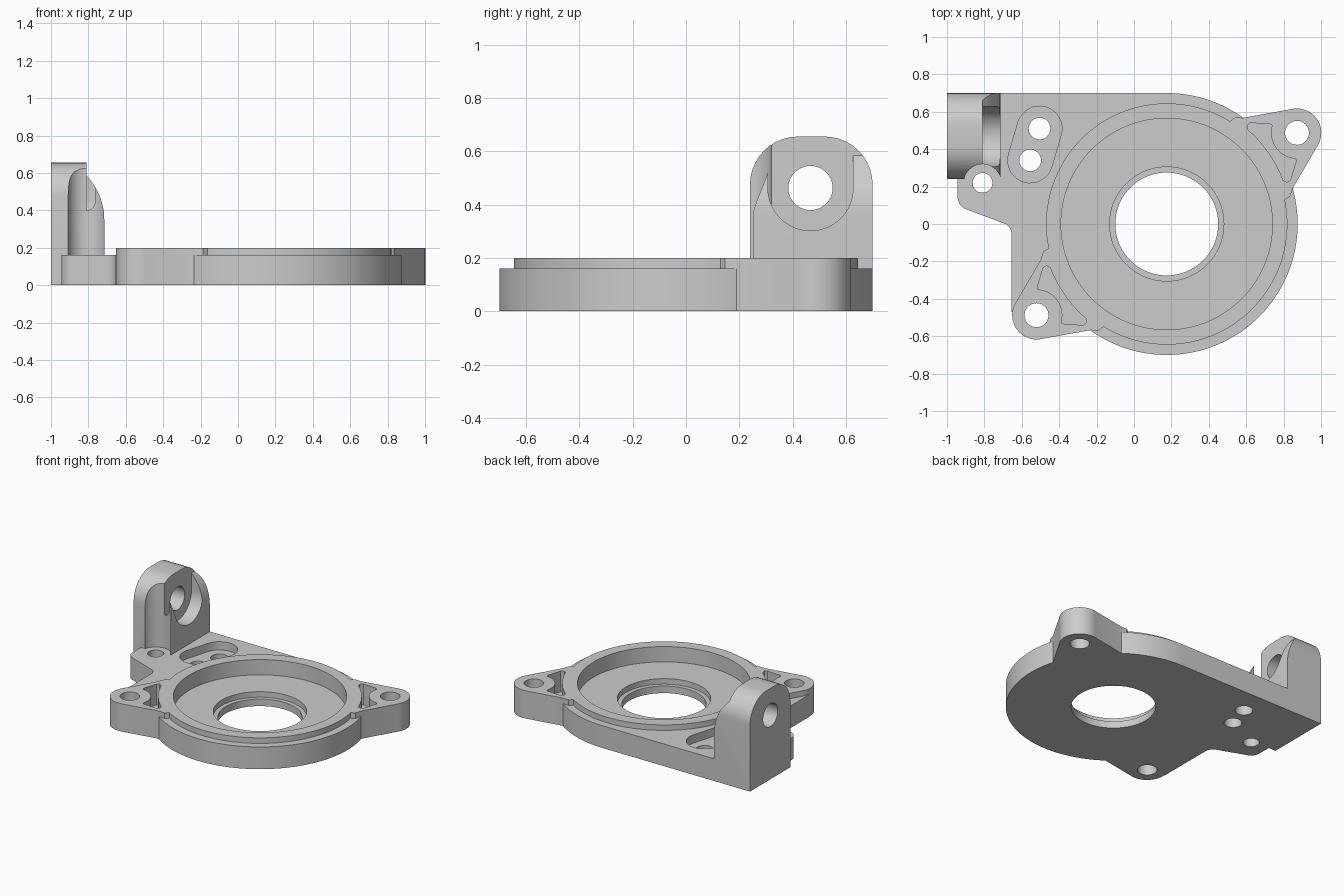
import bpy, bmesh
from math import sin, cos, tan, radians
from mathutils import Vector

if "Cube" in bpy.data.objects:
    bpy.data.objects.remove(bpy.data.objects["Cube"], do_unlink=True)

grey = bpy.data.materials.new("machined grey")
grey.use_nodes = True
grey.diffuse_color = (0.604, 0.604, 0.604, 1)
grey.node_tree.nodes["Principled BSDF"].inputs["Base Color"].default_value = grey.diffuse_color

CX = 0.175            # centre of the round housing
EAR = 0.85            # distance from that centre to an ear hole
EAR_ANGLES = (35, 215)


def arc(cx, cy, r, a0, a1, n=16):
    """Points along an arc, angles in degrees."""
    angles = [radians(a0 + (a1 - a0) * i / n) for i in range(n + 1)]
    return [(cx + r * cos(a), cy + r * sin(a)) for a in angles]


def rounded(corners, n=10):
    """Closed outline from (x, y, fillet radius) corners."""
    out = []
    for i, (x, y, r) in enumerate(corners):
        if not r:
            out.append((x, y))
            continue
        p = Vector((x, y))
        a = (Vector(corners[i - 1][:2]) - p).normalized()
        b = (Vector(corners[(i + 1) % len(corners)][:2]) - p).normalized()
        half = a.angle(b) / 2
        c = p + (a + b).normalized() * (r / sin(half))
        start = (p + a * (r / tan(half)) - c).normalized()
        end = (p + b * (r / tan(half)) - c).normalized()
        for k in range(n + 1):
            out.append(tuple(c + start.slerp(end, k / n) * r))
    return out


def prism(name, pts, lo, hi, axis="z"):
    """Extrude an outline between two planes across the given axis."""
    place = {"z": lambda a, b, h: (a, b, h),
             "x": lambda a, b, h: (h, a, b),
             "y": lambda a, b, h: (a, h, b)}[axis]
    bm = bmesh.new()
    low = [bm.verts.new(place(a, b, lo)) for a, b in pts]
    high = [bm.verts.new(place(a, b, hi)) for a, b in pts]
    bm.faces.new(low)
    bm.faces.new(high)
    for i in range(len(pts)):
        bm.faces.new((low[i - 1], low[i], high[i], high[i - 1]))
    bmesh.ops.recalc_face_normals(bm, faces=bm.faces)
    mesh = bpy.data.meshes.new(name)
    bm.to_mesh(mesh)
    bm.free()
    mesh.materials.append(grey)
    obj = bpy.data.objects.new(name, mesh)
    bpy.context.collection.objects.link(obj)
    return obj


def cylinder(name, x, y, r, lo, hi, axis="z", n=48):
    return prism(name, arc(x, y, r, 0, 360, n)[:-1], lo, hi, axis)


def combine(target, tool, operation):
    """Apply one boolean and discard the tool."""
    mod = target.modifiers.new("bool", "BOOLEAN")
    mod.operation, mod.solver, mod.object = operation, "EXACT", tool
    bpy.context.view_layer.objects.active = target
    bpy.ops.object.modifier_apply(modifier=mod.name)
    bpy.data.objects.remove(tool, do_unlink=True)


def turned(pts, degrees):
    """Rotate local outline points and move them to the housing centre."""
    c, s = cos(radians(degrees)), sin(radians(degrees))
    return [(CX + u * c - v * s, u * s + v * c) for u, v in pts]


# Upright bracket with arched top
bracket = prism("bracket", rounded([(0.24, 0, 0), (0.70, 0, 0),
                                    (0.70, 0.655, 0.18), (0.24, 0.655, 0.18)]),
                -1, -0.715, "x")

# Curved gusset face, open spot face, pivot hole and bolt clearance
gusset = arc(-1.053, 0.35, 0.338, 0, 44, 12)
combine(bracket, prism("gusset_cut", gusset + [(-0.81, 0.8), (-0.6, 0.8), (-0.6, 0.35)],
                       0.1, 0.9, "y"), "DIFFERENCE")
combine(bracket, prism("spot_face_cut", arc(0.467, 0.462, 0.16, 180, 360, 32)
                       + [(0.627, 0.8), (0.307, 0.8)], -0.81, -0.5, "x"), "DIFFERENCE")
combine(bracket, cylinder("pivot_cut", 0.467, 0.462, 0.083, -1.2, -0.5, "x"), "DIFFERENCE")
combine(bracket, cylinder("clearance_cut", -0.81, 0.22, 0.1, 0.16, 0.9), "DIFFERENCE")

# Round housing with raised rim
housing = cylinder("mounting_plate", CX, 0, 0.70, 0, 0.16, n=128)
combine(housing, cylinder("rim", CX, 0, 0.645, 0, 0.20, n=128), "UNION")

# Flat side plate with bolt lug
side_plate = rounded([(CX, 0.70, 0), (-0.9, 0.70, 0), (-0.9, 0.26, 0), (-0.943, 0.26, 0),
                      (-0.943, 0.096, 0.07), (-0.655, -0.012, 0.06),
                      (-0.654, -0.47, 0), (-0.525, -0.485, 0), (CX, -0.1, 0)])
combine(housing, prism("side_plate", side_plate, 0, 0.16), "UNION")
combine(housing, bracket, "UNION")

# Two opposite ears
for angle in EAR_ANGLES:
    ear = arc(EAR, 0, 0.13, -65.6, 65.6, 24)
    for r, a in ((0.70, 19.2), (0.675, 22.5), (0.64, 23.5)):
        ear.append((r * cos(radians(a)), r * sin(radians(a))))
    ear += [(u, -v) for u, v in reversed(ear[-3:])]
    combine(housing, prism("ear", turned(ear, angle), 0, 0.20), "UNION")

# Bearing recess, shallow counterbore and central bore
for r, floor in ((0.565, 0.09), (0.305, 0.05), (0.275, -0.1)):
    combine(housing, cylinder("bore_cut", CX, 0, r, floor, 0.4, n=128), "DIFFERENCE")

# Ear holes and weight-saving pockets
for angle in EAR_ANGLES:
    x, y = turned([(EAR, 0)], angle)[0]
    combine(housing, cylinder("ear_hole_cut", x, y, 0.064, -0.1, 0.4), "DIFFERENCE")
    pocket = arc(0, 0, 0.665, -14.5, 14.5) + [(0.655, 0.185), (0.675, 0.187)]
    pocket += [(0.755, 0.125), (0.765, 0.11)] + arc(EAR, 0, 0.138, 133, 227)
    pocket += [(0.765, -0.11), (0.755, -0.125), (0.675, -0.187), (0.655, -0.185)]
    combine(housing, prism("ear_pocket_cut", turned(pocket, angle), 0.05, 0.4), "DIFFERENCE")

# Slot recess holding two bolt holes, plus the lug hole
slot = arc(-0.505, 0.51, 0.12, -16, 164) + arc(-0.555, 0.34, 0.12, 164, 344)
combine(housing, prism("slot_cut", slot, 0.10, 0.4), "DIFFERENCE")
for x, y, r in ((-0.505, 0.51, 0.058), (-0.555, 0.34, 0.058), (-0.81, 0.22, 0.053)):
    combine(housing, cylinder("bolt_hole_cut", x, y, r, -0.1, 0.4, n=32), "DIFFERENCE")

# Clean up and keep crisp machined edges
bm = bmesh.new()
bm.from_mesh(housing.data)
bmesh.ops.remove_doubles(bm, verts=bm.verts, dist=0.0002)
bm.to_mesh(housing.data)
bm.free()
for obj in bpy.context.selected_objects:
    obj.select_set(False)
housing.select_set(True)
bpy.context.view_layer.objects.active = housing
bpy.ops.object.shade_smooth_by_angle(angle=radians(30))
